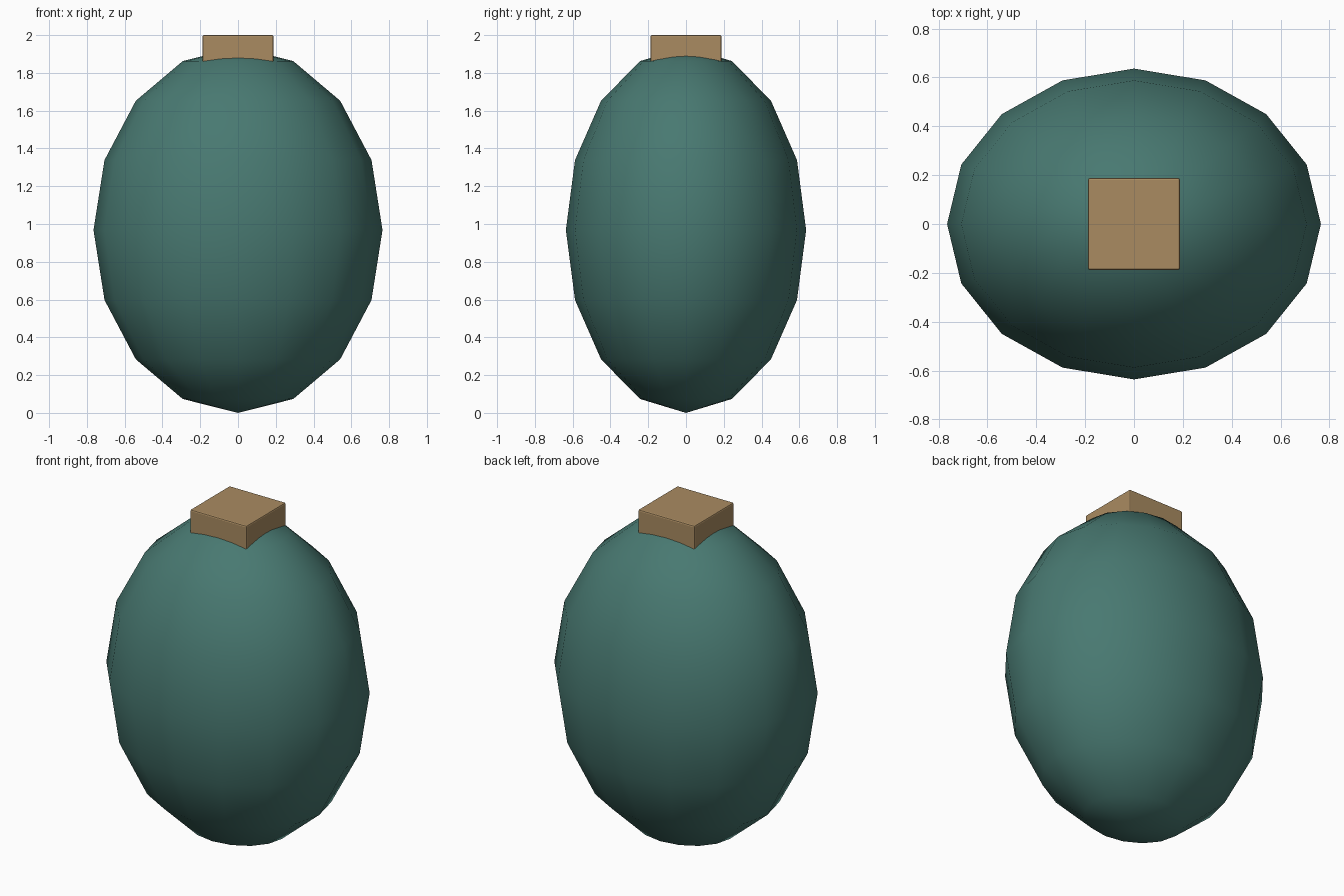
import bpy

if "Cube" in bpy.data.objects:
    bpy.data.objects.remove(bpy.data.objects["Cube"])


def material(name, color):
    mat = bpy.data.materials.new(name)
    mat.diffuse_color = (*color, 1)
    mat.use_nodes = True
    mat.node_tree.nodes["Principled BSDF"].inputs["Base Color"].default_value = mat.diffuse_color
    return mat


# Egg-shaped body: low-poly sphere, smooth shaded
bpy.ops.mesh.primitive_uv_sphere_add(segments=16, ring_count=8, radius=1,
                                     location=(0, 0, 0.968))
body = bpy.context.object
body.name = "body"
body.scale = (0.765, 0.636, 0.968)
bpy.ops.object.transform_apply(location=False, rotation=False, scale=True)
bpy.ops.object.shade_smooth()
body.data.materials.append(material("teal", (0.065, 0.19, 0.165)))

# Square cap sunk into the top of the body
bpy.ops.mesh.primitive_cube_add(size=1, location=(0, 0, 1.875))
cap = bpy.context.object
cap.name = "cap"
cap.scale = (0.376, 0.376, 0.25)
bpy.ops.object.transform_apply(location=False, rotation=False, scale=True)
bevel = cap.modifiers.new("soft_edges", 'BEVEL')
bevel.width = 0.008
bevel.segments = 2
cap.data.materials.append(material("tan", (0.40, 0.26, 0.12)))
